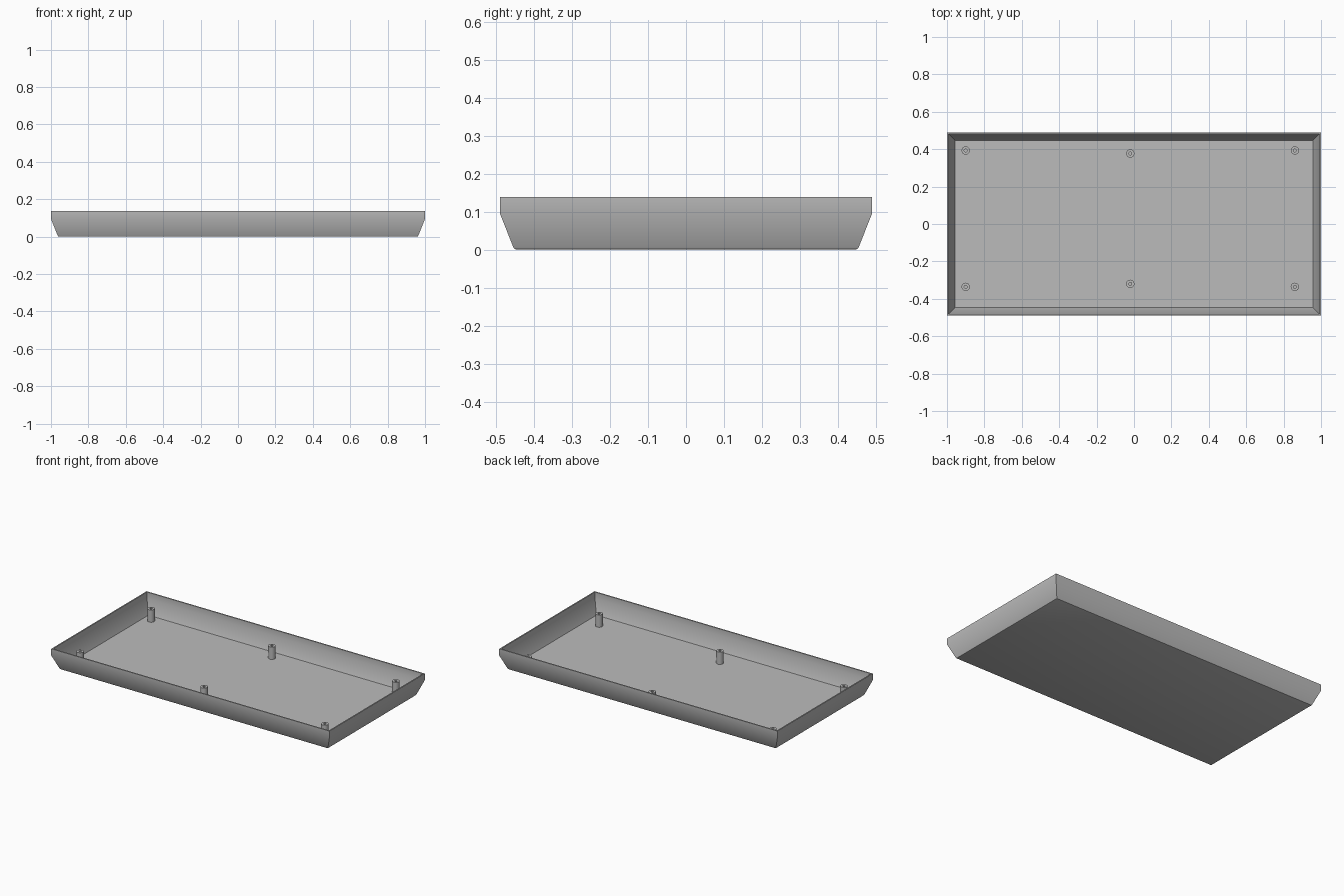
import bpy, bmesh, math

if "Cube" in bpy.data.objects:
    bpy.data.objects.remove(bpy.data.objects["Cube"])


def material(name, value):
    m = bpy.data.materials.new(name)
    m.diffuse_color = (value, value, value, 1)
    m.use_nodes = True
    m.node_tree.nodes["Principled BSDF"].inputs["Base Color"].default_value = m.diffuse_color
    return m


GREY = material("plain grey", 0.5)


def finish(name, bm, angle):
    bmesh.ops.recalc_face_normals(bm, faces=bm.faces)
    me = bpy.data.meshes.new(name)
    bm.to_mesh(me)
    bm.free()
    ob = bpy.data.objects.new(name, me)
    bpy.context.collection.objects.link(ob)
    me.materials.append(GREY)
    bpy.ops.object.select_all(action='DESELECT')
    ob.select_set(True)
    bpy.context.view_layer.objects.active = ob
    bpy.ops.object.shade_smooth_by_angle(angle=math.radians(angle))
    return ob


def bridge(bm, a, b):
    n = len(a)
    for i in range(n):
        bm.faces.new((a[i], a[(i + 1) % n], b[(i + 1) % n], b[i]))


# Tray shell: rectangular rings (inset from the rim, height), outside then inside
HX, HY = 1.0, 0.49
profile = [(0.043, 0.0), (0.038, 0.002), (0.035, 0.007), (0.0, 0.095), (0.0, 0.138),
           (0.008, 0.138), (0.008, 0.096), (0.043, 0.010)]
bm = bmesh.new()
rings = []
for d, z in profile:
    x, y = HX - d, HY - d
    rings.append([bm.verts.new(p) for p in
                  ((-x, -y, z), (x, -y, z), (x, y, z), (-x, y, z))])
for a, b in zip(rings, rings[1:]):
    bridge(bm, a, b)
bm.faces.new(rings[0])
bm.faces.new(rings[-1])
finish("tray_shell", bm, 30)


# Hollow screw posts standing on the floor
def post(name, x, y, base=0.008, top=0.09, r=0.022, hole=0.008, n=24):
    bm = bmesh.new()
    rings = []
    for rad, z in ((r, base), (r, top), (hole, top), (hole, 0.012)):
        rings.append([bm.verts.new((x + rad * math.cos(2 * math.pi * i / n),
                                    y + rad * math.sin(2 * math.pi * i / n), z))
                      for i in range(n)])
    for a, b in zip(rings, rings[1:]):
        bridge(bm, a, b)
    bm.faces.new(rings[0])
    bm.faces.new(rings[-1])
    finish(name, bm, 30)


for label, x, y_back, y_front in (("left", -0.90, 0.393, -0.336),
                                  ("middle", -0.02, 0.377, -0.32),
                                  ("right", 0.86, 0.393, -0.336)):
    post("back_" + label + "_post", x, y_back)
    post("front_" + label + "_post", x, y_front)
